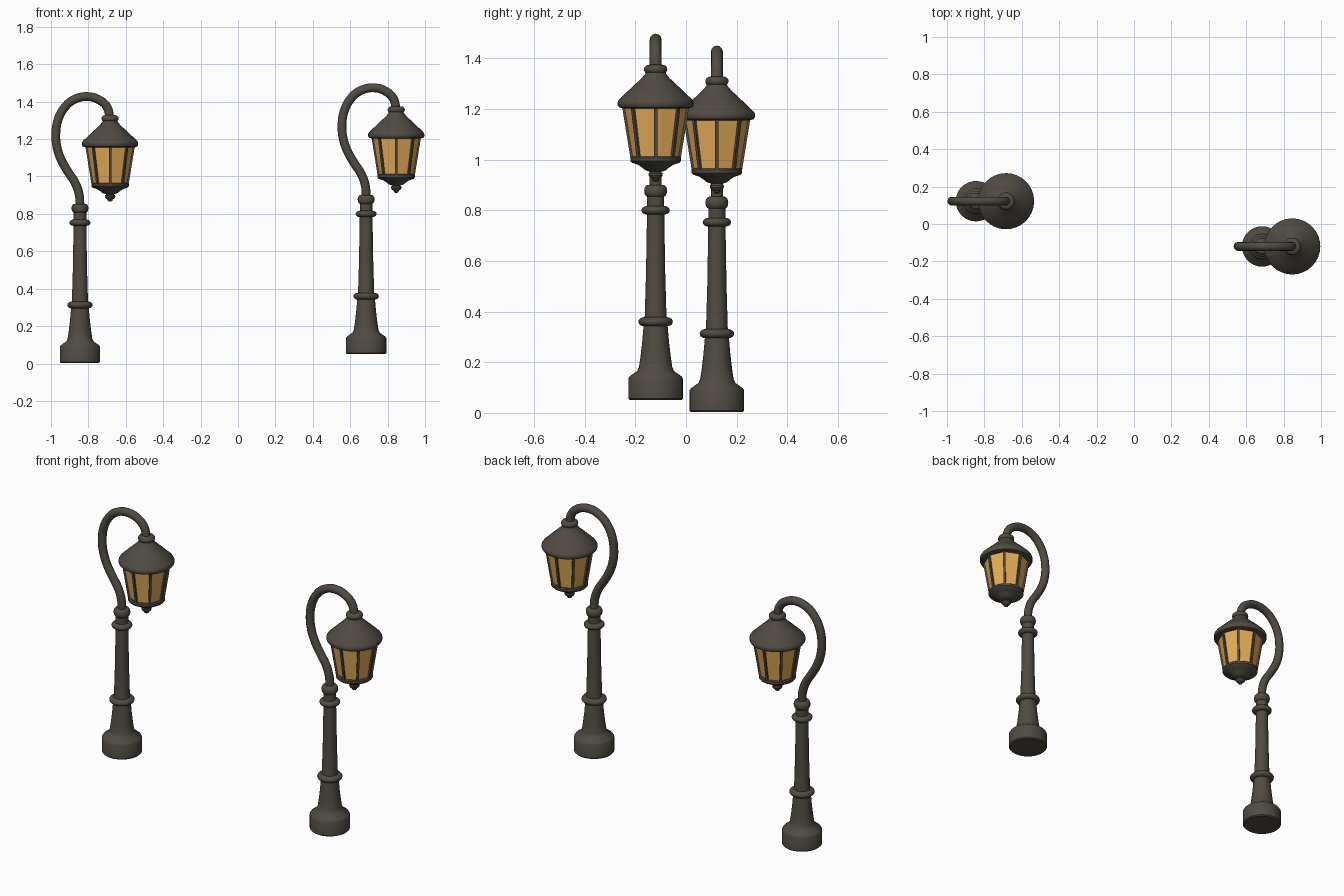
import bpy, bmesh
from math import sin, cos, pi, radians
from mathutils import Vector

if "Cube" in bpy.data.objects:
    bpy.data.objects.remove(bpy.data.objects["Cube"])


def material(name, rgb):
    m = bpy.data.materials.new(name)
    m.diffuse_color = (*rgb, 1)
    m.use_nodes = True
    m.node_tree.nodes["Principled BSDF"].inputs["Base Color"].default_value = m.diffuse_color
    return m


IRON = material("dark_iron", (0.08, 0.07, 0.055))
GLASS = material("amber_glass", (0.8, 0.42, 0.1))


def finish(bm, name, mat, loc, smooth=35):
    bmesh.ops.recalc_face_normals(bm, faces=bm.faces)
    me = bpy.data.meshes.new(name)
    bm.to_mesh(me)
    bm.free()
    me.materials.append(mat)
    ob = bpy.data.objects.new(name, me)
    bpy.context.collection.objects.link(ob)
    ob.location = loc
    bpy.ops.object.select_all(action='DESELECT')
    ob.select_set(True)
    bpy.context.view_layer.objects.active = ob
    if smooth:
        bpy.ops.object.shade_smooth_by_angle(angle=radians(smooth))
    return ob


def lathe(name, profile, loc, sides=32, mat=IRON, smooth=35):
    """Closed solid of revolution from (radius, z) points."""
    bm = bmesh.new()
    rings = [[bm.verts.new((r * cos(2 * pi * i / sides), r * sin(2 * pi * i / sides), z))
              for i in range(sides)] for r, z in profile]
    for a, b in zip(rings, rings[1:]):
        for i in range(sides):
            j = (i + 1) % sides
            bm.faces.new((a[i], a[j], b[j], b[i]))
    bm.faces.new(rings[0])
    bm.faces.new(rings[-1])
    return finish(bm, name, mat, loc, smooth)


def collar(name, z, radius, half, core, loc):
    """Rounded ring around the axis."""
    pts = [(core + (radius - core) * cos(t), z + half * sin(t))
           for t in [radians(a) for a in range(-90, 91, 18)]]
    return lathe(name, pts, loc)


def arm(name, pts, radius, loc):
    """Smooth round tube through (x, z) points."""
    cu = bpy.data.curves.new(name, 'CURVE')
    cu.dimensions = '3D'
    cu.bevel_depth, cu.bevel_resolution = radius, 4
    cu.resolution_u, cu.use_fill_caps = 5, True
    sp = cu.splines.new('BEZIER')
    sp.bezier_points.add(len(pts) - 1)
    for p, (x, z) in zip(sp.bezier_points, pts):
        p.co = (x, 0, z)
        p.handle_left_type = p.handle_right_type = 'AUTO'
    cu.materials.append(IRON)
    ob = bpy.data.objects.new(name, cu)
    bpy.context.collection.objects.link(ob)
    ob.location = loc


def bars(name, r0, z0, r1, z1, w, loc, count=8):
    """Slanted square glazing bars on the lantern corners."""
    bm = bmesh.new()
    for k in range(count):
        a = 2 * pi * k / count
        out, side = Vector((cos(a), sin(a), 0)), Vector((-sin(a), cos(a), 0))
        ends = [[bm.verts.new(out * (r + dx * w) + side * dy * w + Vector((0, 0, z)))
                 for dx, dy in ((-1, -1), (1, -1), (1, 1), (-1, 1))]
                for r, z in ((r0, z0), (r1, z1))]
        for i in range(4):
            j = (i + 1) % 4
            bm.faces.new((ends[0][i], ends[0][j], ends[1][j], ends[1][i]))
        bm.faces.new(ends[0])
        bm.faces.new(ends[1])
    finish(bm, name, IRON, loc, 0)


POST = [(.102, 0), (.108, .006), (.108, .085), (.103, .094), (.073, .115), (.066, .13),
        (.06, .17), (.053, .23), (.047, .30), (.043, .33), (.038, .5), (.034, .74),
        (.034, .84)]
ARM = [(0, .83), (-.004, .90), (-.027, .965), (-.064, 1.022), (-.102, 1.09), (-.123, 1.155),
       (-.129, 1.222), (-.118, 1.297), (-.086, 1.361), (-.032, 1.408), (.043, 1.424),
       (.107, 1.404), (.146, 1.366), (.161, 1.30)]
ROOF = [(.128, 1.152), (.145, 1.157), (.15, 1.165), (.15, 1.178), (.145, 1.187),
        (.1, 1.23), (.055, 1.272), (.042, 1.288), (.036, 1.305)]
BOWL = [(.094, .962), (.1, .957), (.1, .945), (.094, .938), (.07, .93), (.052, .918),
        (.04, .908), (.022, .902)]
FINIAL = [(.018, .91), (.018, .903), (.027, .896), (.028, .888), (.023, .88), (.014, .874),
          (.012, .867), (.004, .862)]


def lamp(tag, x, y, z):
    base = (x, y, z)
    head = (x + .161, y, z)
    # post with its collars
    lathe(f"post_{tag}", POST, base)
    collar(f"lower_collar_{tag}", .31, .068, .018, .045, base)
    collar(f"upper_collar_{tag}", .75, .056, .017, .033, base)
    collar(f"arm_socket_{tag}", .827, .045, .024, .03, base)
    # curved arm
    arm(f"curved_arm_{tag}", ARM, .0235, base)
    # lantern
    collar(f"roof_collar_{tag}", 1.307, .046, .018, .026, head)
    lathe(f"lantern_roof_{tag}", ROOF, head)
    lathe(f"lantern_glass_{tag}", [(.092, .955), (.126, 1.16)], head, 8, GLASS, 0)
    bars(f"glazing_bars_{tag}", .092, .95, .126, 1.16, .0065, head)
    lathe(f"lantern_bowl_{tag}", BOWL, head)
    lathe(f"lantern_finial_{tag}", FINIAL, head, 20)


lamp("left", -.845, .122, .003)
lamp("right", .685, -.12, .05)
